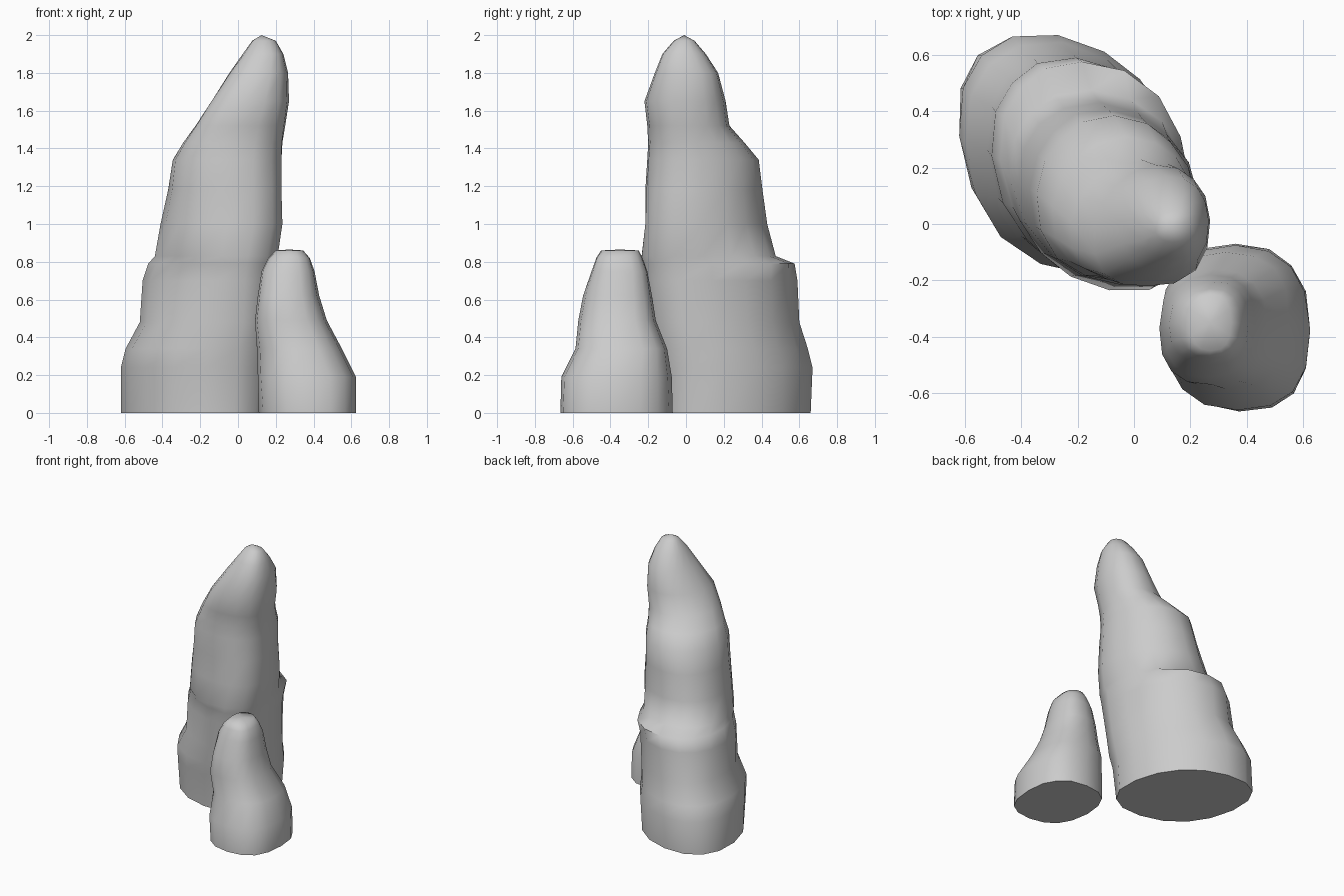
import bpy, bmesh, math, random

random.seed(4)
SIDES = 16


def power(v, p):
    return math.copysign(abs(v) ** p, v)


def fit(values, lo, hi):
    """Rescale values so they span lo to hi."""
    a, b = min(values), max(values)
    return [lo + (v - a) / (b - a) * (hi - lo) for v in values]


stone = bpy.data.materials.new("grey stone")
stone.diffuse_color = (0.6, 0.6, 0.6, 1)


def rock(name, rings, tip, square):
    """Loft rounded ovals; a ring is z, x min, x max, y min, y max, diagonal skew,
    push to the front left corner, push to the front right corner."""
    bm = bmesh.new()
    loops = []
    for z, x0, x1, y0, y1, skew, left, right in rings:
        q = math.asin(skew) / 2
        a, b = math.cos(q), math.sin(q)
        xs, ys = [], []
        for i in range(SIDES):
            t = 2 * math.pi * i / SIDES
            r = 1 + random.uniform(-0.008, 0.008)  # slight weathering
            r += left * math.cos(t - math.radians(225)) ** 5
            r += right * math.cos(t - math.radians(315)) ** 5
            u, v = r * power(math.cos(t), square), r * power(math.sin(t), square)
            xs.append(a * u + b * v)
            ys.append(b * u + a * v)
        loops.append([bm.verts.new((x, y, z)) for x, y in
                      zip(fit(xs, x0, x1), fit(ys, y0, y1))])
    for low, high in zip(loops, loops[1:]):
        for i in range(SIDES):
            j = (i + 1) % SIDES
            bm.faces.new((low[i], low[j], high[j], high[i]))
    bm.faces.new(loops[0][::-1])
    top = bm.verts.new(tip)
    for i in range(SIDES):
        bm.faces.new((loops[-1][i], loops[-1][(i + 1) % SIDES], top))
    bmesh.ops.recalc_face_normals(bm, faces=bm.faces)
    mesh = bpy.data.meshes.new(name)
    bm.to_mesh(mesh)
    bm.free()
    mesh.materials.append(stone)
    obj = bpy.data.objects.new(name, mesh)
    bpy.context.collection.objects.link(obj)
    bpy.ops.object.select_all(action='DESELECT')
    obj.select_set(True)
    bpy.context.view_layer.objects.active = obj
    bpy.ops.object.shade_smooth_by_angle(angle=math.radians(65))


# Tall leaning spire with a ledge part way up
rock("tall_rock", [
    (0.00, -0.62, 0.155, -0.15, 0.66, -0.27, 0.02, 0.0),
    (0.24, -0.62, 0.175, -0.165, 0.67, -0.25, 0.05, 0.02),
    (0.34, -0.595, 0.18, -0.18, 0.645, -0.24, 0.07, 0.04),
    (0.48, -0.52, 0.19, -0.19, 0.60, -0.25, 0.02, 0.05),
    (0.70, -0.505, 0.20, -0.22, 0.59, -0.25, -0.02, 0.06),
    (0.79, -0.475, 0.205, -0.23, 0.575, -0.23, -0.05, 0.08),
    (0.83, -0.44, 0.21, -0.235, 0.475, -0.2, -0.02, 0.06),
    (1.00, -0.41, 0.235, -0.215, 0.43, -0.18, 0.03, 0.06),
    (1.18, -0.37, 0.23, -0.215, 0.405, -0.14, 0.05, 0.07),
    (1.34, -0.345, 0.23, -0.205, 0.385, -0.08, 0.06, 0.08),
    (1.43, -0.29, 0.235, -0.20, 0.31, -0.02, 0.06, 0.09),
    (1.52, -0.225, 0.25, -0.205, 0.23, 0.08, 0.05, 0.09),
    (1.65, -0.14, 0.27, -0.22, 0.21, 0.12, 0.05, 0.1),
    (1.80, -0.045, 0.265, -0.165, 0.17, 0.06, 0.02, 0.08),
    (1.90, 0.025, 0.24, -0.125, 0.105, 0.0, 0.0, 0.05),
    (1.97, 0.075, 0.20, -0.065, 0.045, 0.0, 0.0, 0.0),
], (0.125, -0.01, 2.0), 0.9)

# Short stump in front
rock("short_rock", [
    (0.00, 0.11, 0.625, -0.665, -0.07, -0.05, -0.02, 0.0),
    (0.19, 0.105, 0.625, -0.66, -0.075, -0.03, 0.0, 0.0),
    (0.34, 0.10, 0.55, -0.585, -0.10, 0.0, -0.02, 0.0),
    (0.49, 0.09, 0.47, -0.57, -0.16, 0.03, 0.0, 0.0),
    (0.62, 0.105, 0.43, -0.545, -0.18, 0.05, 0.0, 0.0),
    (0.75, 0.125, 0.405, -0.50, -0.205, 0.03, -0.03, 0.05),
    (0.82, 0.16, 0.38, -0.475, -0.23, 0.0, -0.03, 0.05),
    (0.86, 0.20, 0.345, -0.45, -0.25, 0.0, 0.0, 0.0),
], (0.27, -0.35, 0.865), 0.82)
